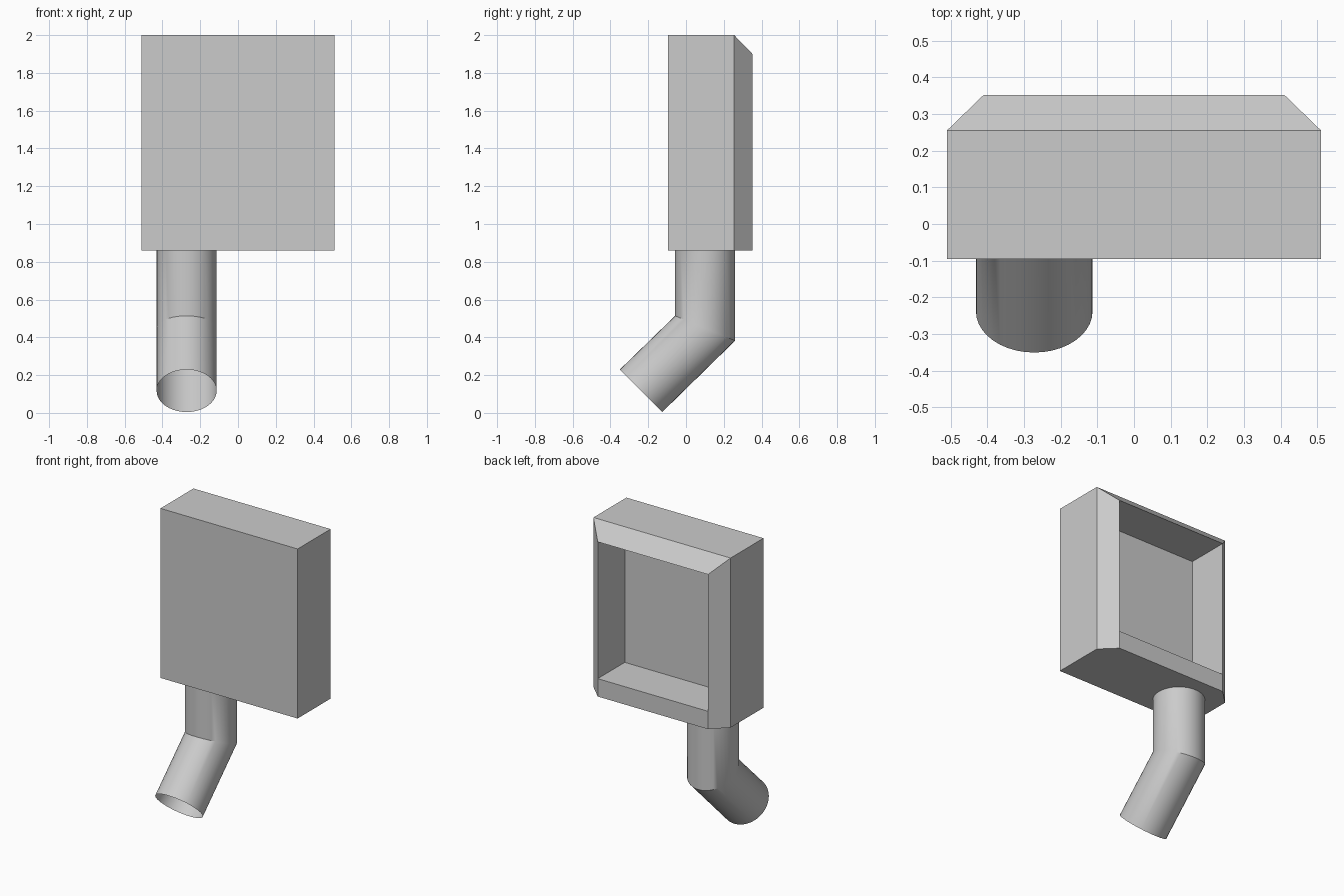
import bpy, bmesh
from math import sin, cos, tan, pi, radians

if "Cube" in bpy.data.objects:
    bpy.data.objects.remove(bpy.data.objects["Cube"])


def make_object(name, bm):
    bmesh.ops.recalc_face_normals(bm, faces=bm.faces)
    mesh = bpy.data.meshes.new(name)
    bm.to_mesh(mesh)
    bm.free()
    obj = bpy.data.objects.new(name, mesh)
    bpy.context.collection.objects.link(obj)
    return obj


def add_ring(bm, points):
    return [bm.verts.new(p) for p in points]


def bridge(bm, a, b):
    n = len(a)
    for i in range(n):
        j = (i + 1) % n
        bm.faces.new((a[i], a[j], b[j], b[i]))


# Housing: box with chamfered back edges on the sides and top
BOTTOM, LIP = 0.86, 0.98


def section(y, w, top):
    return [(-w, y, BOTTOM), (w, y, BOTTOM), (w, y, LIP),
            (w, y, top), (-w, y, top), (-w, y, LIP)]


bm = bmesh.new()
front, middle, back = [add_ring(bm, section(*s)) for s in
                       ((-0.095, 0.51, 2.0), (0.255, 0.51, 2.0), (0.352, 0.41, 1.9))]
bm.faces.new(front)
bridge(bm, front, middle)
bridge(bm, middle, back)
# Bottom lip of the opening, then the recess and its inner panel
bm.faces.new((back[0], back[1], back[2], back[5]))
rim = back[2:6]
inner = add_ring(bm, [(v.co.x, 0.065, v.co.z) for v in rim])
bridge(bm, rim, inner)
bm.faces.new(inner)
make_object("housing", bm)

# Bent pipe: open tube with a mitred 45 degree elbow
SIDES, R = 40, 0.159
CX, CY, BEND = -0.272, 0.101, 0.448
END_Y, END_Z = -0.238, 0.117
bm = bmesh.new()
circle = [(R * cos(2 * pi * i / SIDES), R * sin(2 * pi * i / SIDES)) for i in range(SIDES)]
slope, c = tan(radians(22.5)), cos(radians(45))
top = add_ring(bm, [(CX + u, CY + v, BOTTOM) for u, v in circle])
elbow = add_ring(bm, [(CX + u, CY + v, BEND - v * slope) for u, v in circle])
end = add_ring(bm, [(CX + u, END_Y + v * c, END_Z - v * c) for u, v in circle])
bridge(bm, top, elbow)
bridge(bm, elbow, end)
pipe = make_object("bent_pipe", bm)

bpy.context.view_layer.objects.active = pipe
pipe.select_set(True)
bpy.ops.object.shade_smooth_by_angle(angle=radians(30))
